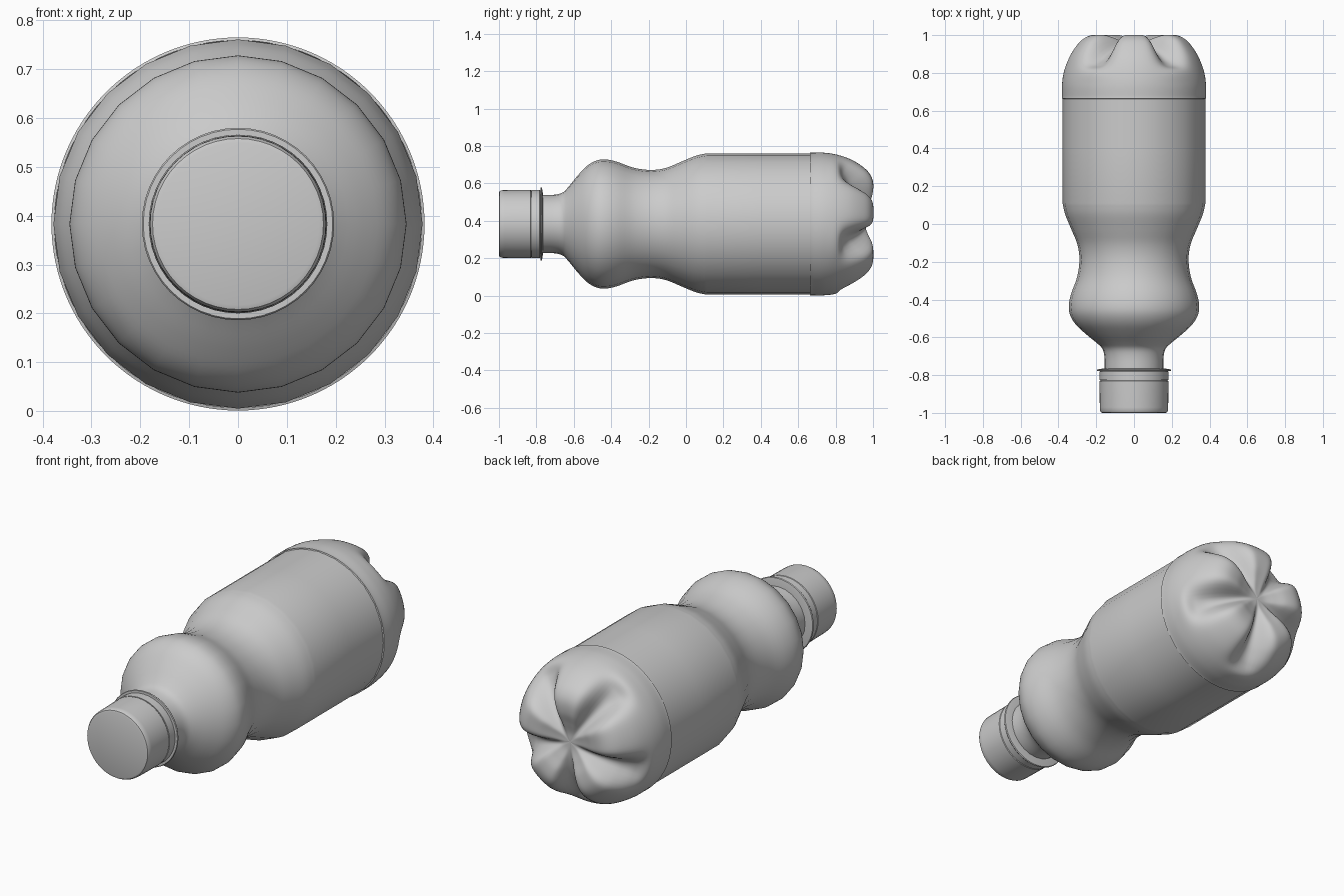
import bpy, bmesh, math
from mathutils import Vector

if "Cube" in bpy.data.objects:
    bpy.data.objects.remove(bpy.data.objects["Cube"])

AXIS_Z = 0.383


def spline(pts, n=5):
    # Catmull-Rom resampling of a (y, radius) profile
    p = [Vector(q) for q in pts]
    p = [2 * p[0] - p[1]] + p + [2 * p[-1] - p[-2]]
    out = []
    for i in range(1, len(p) - 2):
        a, b, c, d = p[i - 1:i + 3]
        for k in range(n):
            t = k / n
            out.append(0.5 * (2 * b + (c - a) * t + (2 * a - 5 * b + 4 * c - d) * t * t
                              + (3 * b - a - 3 * c + d) * t ** 3))
    return out + [p[-2]]


def lathe(name, rows, segs, angle=35):
    # rows: functions of theta giving (y, radius), swept round the y axis
    bm = bmesh.new()
    rings = []
    for row in rows:
        ring = []
        for i in range(segs):
            th = 2 * math.pi * i / segs
            y, r = row(th)
            r = max(r, 0)
            ring.append(bm.verts.new((r * math.cos(th), y, AXIS_Z + r * math.sin(th))))
        rings.append(ring)
    for a, b in zip(rings, rings[1:]):
        for i in range(segs):
            j = (i + 1) % segs
            bm.faces.new((a[i], a[j], b[j], b[i]))
    bmesh.ops.remove_doubles(bm, verts=bm.verts, dist=1e-5)
    bmesh.ops.recalc_face_normals(bm, faces=bm.faces)
    me = bpy.data.meshes.new(name)
    bm.to_mesh(me)
    bm.free()
    ob = bpy.data.objects.new(name, me)
    bpy.context.collection.objects.link(ob)
    bpy.ops.object.select_all(action='DESELECT')
    ob.select_set(True)
    bpy.context.view_layer.objects.active = ob
    bpy.ops.object.shade_smooth_by_angle(angle=math.radians(angle))
    return ob


def fixed(pts):
    return [lambda th, p=p: p for p in pts]


# Screw cap and its tamper band
lathe("cap", fixed([(-1, 0), (-1, 0.166), (-0.997, 0.175), (-0.988, 0.180), (-0.97, 0.181),
                    (-0.832, 0.183), (-0.828, 0.178), (-0.822, 0.178), (-0.822, 0)]), 48)
lathe("cap_band", fixed([(-0.826, 0.15), (-0.826, 0.183), (-0.782, 0.183),
                         (-0.778, 0.178), (-0.778, 0.15)]), 48)
# Neck support flange
lathe("neck_flange", fixed([(-0.779, 0.15), (-0.779, 0.194), (-0.775, 0.197),
                            (-0.770, 0.194), (-0.764, 0.158), (-0.764, 0.15)]), 48)

# Neck, rounded shoulder and pinched waist
body = spline([(-0.82, 0.155), (-0.76, 0.155), (-0.70, 0.157), (-0.66, 0.168), (-0.63, 0.197),
               (-0.58, 0.258), (-0.53, 0.310), (-0.48, 0.339), (-0.43, 0.345), (-0.37, 0.333),
               (-0.28, 0.301), (-0.19, 0.289), (-0.11, 0.299), (-0.03, 0.331),
               (0.05, 0.364), (0.11, 0.378)], 4)
lathe("body", fixed([tuple(p) for p in body] + [(0.4, 0.378), (0.668, 0.378)]), 24)

# Petal base: five lobes with rounded grooves between them
lobe = spline([(0.67, 0.381), (0.74, 0.381), (0.81, 0.370), (0.88, 0.346), (0.94, 0.310),
               (0.98, 0.272), (1.0, 0.225), (0.998, 0.165), (0.979, 0.105), (0.963, 0.05),
               (0.96, 0)], 6)
groove = spline([(0.67, 0.381), (0.74, 0.381), (0.81, 0.368), (0.838, 0.318), (0.862, 0.275),
                 (0.888, 0.235), (0.913, 0.19), (0.935, 0.14), (0.951, 0.09), (0.959, 0.045),
                 (0.96, 0)], 6)


def base_row(a, b):
    def row(th):
        step = 2 * math.pi / 5
        d = (th - math.radians(54) + step / 2) % step - step / 2
        w = math.exp(-abs(d / 0.24) ** 2.6)
        p = a.lerp(b, w)
        return p.x, p.y
    return row


rim = fixed([(0.662, 0.376), (0.664, 0.382)])
lathe("petal_base", rim + [base_row(a, b) for a, b in zip(lobe, groove)], 120, 50)
